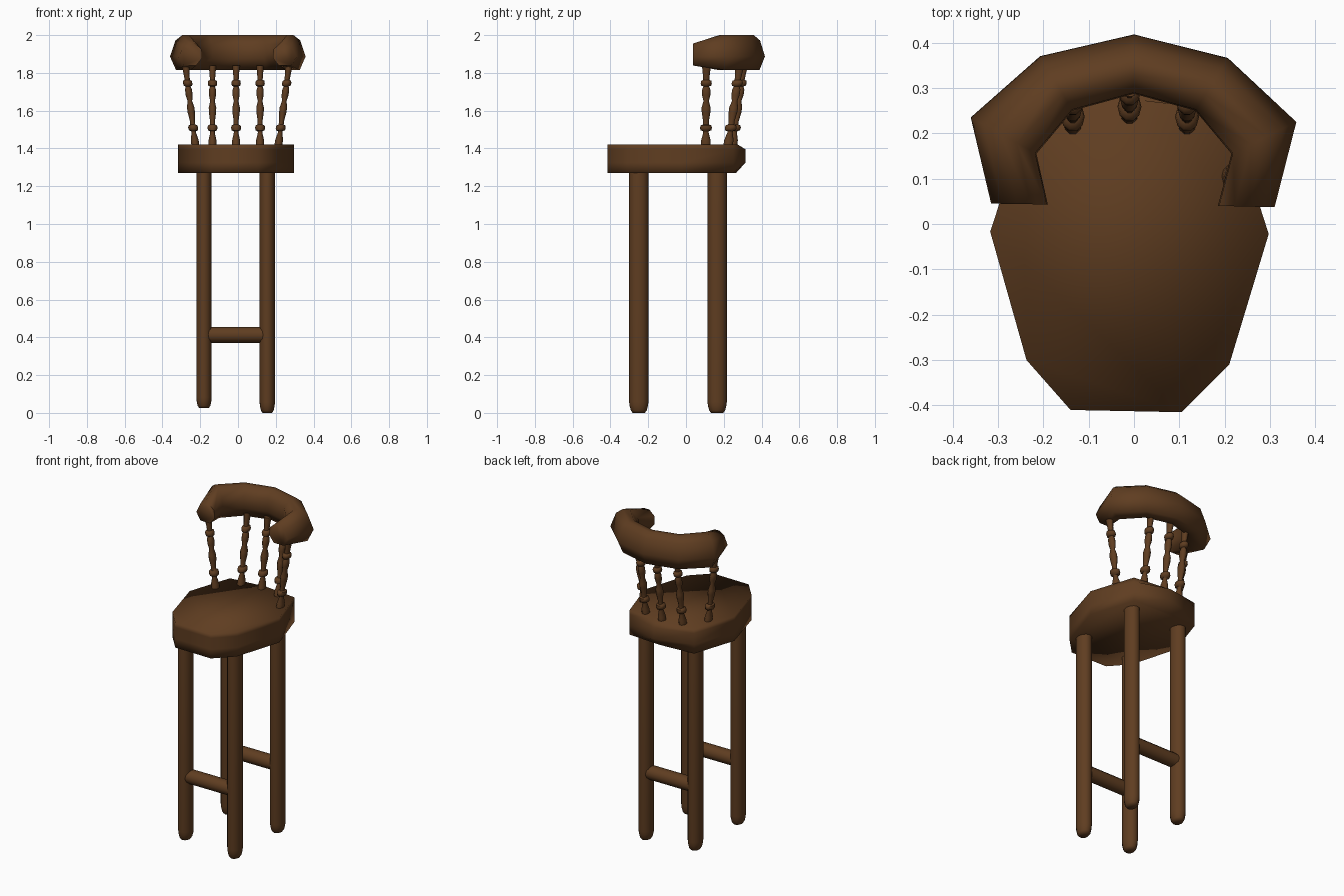
import bpy, bmesh, math
from mathutils import Vector

if "Cube" in bpy.data.objects:
    bpy.data.objects.remove(bpy.data.objects["Cube"])

wood = bpy.data.materials.new("dark_wood")
wood.diffuse_color = (0.115, 0.047, 0.015, 1)
wood.use_nodes = True
wood.node_tree.nodes["Principled BSDF"].inputs["Base Color"].default_value = wood.diffuse_color


def finish(name, bm, angle=180):
    bmesh.ops.recalc_face_normals(bm, faces=bm.faces)
    me = bpy.data.meshes.new(name)
    bm.to_mesh(me)
    bm.free()
    me.materials.append(wood)
    ob = bpy.data.objects.new(name, me)
    bpy.context.collection.objects.link(ob)
    bpy.ops.object.select_all(action='DESELECT')
    ob.select_set(True)
    bpy.context.view_layer.objects.active = ob
    bpy.ops.object.shade_smooth_by_angle(angle=math.radians(angle))
    return ob


def loft(name, rings, angle=180):
    """Skin a list of closed rings and cap both ends."""
    bm = bmesh.new()
    vs = [[bm.verts.new(p) for p in r] for r in rings]
    n = len(vs[0])
    for a, b in zip(vs, vs[1:]):
        for i in range(n):
            j = (i + 1) % n
            bm.faces.new((a[i], a[j], b[j], b[i]))
    bm.faces.new(vs[0])
    bm.faces.new(vs[-1])
    return finish(name, bm, angle)


def turned(name, start, end, profile, sides=12, squash=0.8, angle=60):
    """Oval turned post: profile is (fraction along the axis, radius)."""
    start, end = Vector(start), Vector(end)
    rings = []
    for t, r in profile:
        c = start.lerp(end, t)
        rings.append([c + Vector((squash * r * math.cos(k * math.tau / sides),
                                  r * math.sin(k * math.tau / sides), 0))
                      for k in range(sides)])
    return loft(name, rings, angle)


# Seat: shield outline, the rear middle pushed out between top and bottom
outline = [(-0.14, -0.41), (0.105, -0.415), (0.21, -0.31), (0.297, -0.022),
           (0.21, 0.25), (0, 0.27), (-0.23, 0.25), (-0.317, -0.017), (-0.237, -0.30)]
rings = []
for z, rear in ((1.27, 0.265), (1.325, 0.315), (1.395, 0.315), (1.42, 0.275)):
    rings.append([(x, rear if x == 0 else y, z) for x, y in outline])
loft("seat", rings)

# Legs with rounded feet
leg = [(0, 0.032), (0.01, 0.042), (0.03, 0.049), (0.045, 0.051), (1, 0.051)]
for side, x, foot in (("left", -0.18, 0.025), ("right", 0.155, 0.0)):
    for end, y in (("front", -0.25), ("back", 0.165)):
        turned(f"{end}_{side}_leg", (x, y, foot), (x, y, 1.3), leg)

# Stretchers across the front and back leg pairs
for end, y in (("front", -0.25), ("back", 0.165)):
    loft(f"{end}_stretcher",
         [[(x, y + 0.042 * math.cos(k * math.tau / 12), 0.413 + 0.042 * math.sin(k * math.tau / 12))
           for k in range(12)] for x in (-0.16, 0.135)], 60)

# Turned spindles
spindle = [(0, 0.026), (0.08, 0.026), (0.17, 0.015), (0.19, 0.016), (0.2, 0.03),
           (0.23, 0.033), (0.26, 0.03), (0.27, 0.017), (0.31, 0.016), (0.42, 0.024),
           (0.48, 0.025), (0.56, 0.015), (0.63, 0.023), (0.7, 0.023), (0.74, 0.016),
           (0.75, 0.028), (0.78, 0.031), (0.81, 0.028), (0.82, 0.017), (0.88, 0.019),
           (1, 0.025)]
posts = [((-0.225, 0.105), (-0.278, 0.108)), ((-0.135, 0.222), (-0.135, 0.285)),
         ((-0.01, 0.245), (-0.01, 0.305)), ((0.117, 0.222), (0.117, 0.285)),
         ((0.213, 0.105), (0.27, 0.108))]
for i, (lo, hi) in enumerate(posts):
    turned(f"spindle_{i + 1}", (*lo, 1.41), (*hi, 1.84), spindle, 10)

# Curved back rail: faceted section swept between outer and inner outlines
outer = [(-0.315, 0.045), (-0.36, 0.235), (-0.207, 0.37), (0, 0.418),
         (0.207, 0.366), (0.358, 0.225), (0.31, 0.037)]
inner = [(-0.19, 0.043), (-0.215, 0.155), (-0.135, 0.25), (0, 0.287),
         (0.135, 0.25), (0.215, 0.155), (0.185, 0.04)]
# (0 = inner edge .. 1 = outer edge, height from mid-rail)
section = [(1, -0.02), (0.78, -0.092), (0.25, -0.092), (0.0, -0.03),
           (0.02, 0.045), (0.3, 0.093), (0.55, 0.093), (0.8, 0.065)]
rings = []
for i, (o, n) in enumerate(zip(outer, inner)):
    o, n = Vector(o), Vector(n)
    scale = 0.63 if i in (0, 6) else 1.0
    rings.append([(*n.lerp(o, u), (1.897 if scale < 1 else 1.907) + h * scale)
                  for u, h in section])
loft("back_rail", rings, 80)
